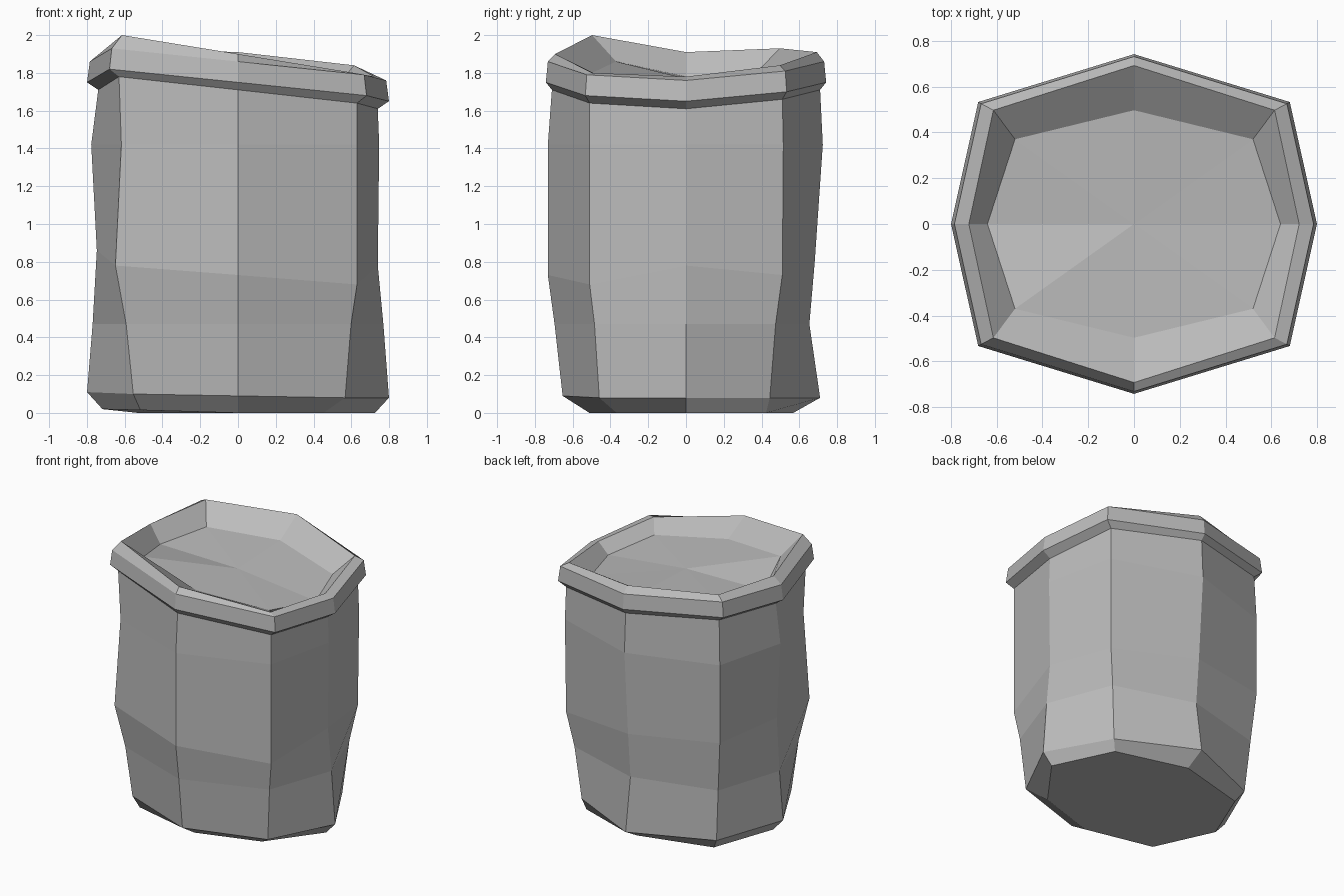
import bpy, bmesh
from mathutils import Vector

old = bpy.data.objects.get("Cube")
if old:
    bpy.data.objects.remove(old)

# Single plain material
grey = bpy.data.materials.new("plain grey cloth")
grey.use_nodes = True
colour = (0.5, 0.5, 0.5, 1)
grey.diffuse_color = colour
grey.node_tree.nodes["Principled BSDF"].inputs["Base Color"].default_value = colour

# Eight-sided outline, counter-clockwise starting at +x
OUTLINE = [(.74, 0), (.63, .51), (0, .71), (-.63, .51),
           (-.74, 0), (-.63, -.51), (0, -.71), (.63, -.51)]
# Uneven height of the lip around the opening
LIP = [1.65, 1.70, 1.75, 1.79, 1.75, 1.82, 1.75, 1.68]


def ring(scales, heights, lift=0.0):
    """Scale the outline corner by corner and set each corner's height."""
    if not isinstance(scales, list):
        scales = [scales] * len(OUTLINE)
    if not isinstance(heights, list):
        heights = [heights] * len(OUTLINE)
    return [Vector((x * s, y * s, z + lift))
            for (x, y), s, z in zip(OUTLINE, scales, heights)]


def loft(name, rings, cap_bottom=False, peak=None):
    """Skin successive rings, with an optional flat base and fanned top."""
    bm = bmesh.new()
    loops = [[bm.verts.new(p) for p in points] for points in rings]
    for low, high in zip(loops, loops[1:]):
        for i in range(len(low)):
            j = (i + 1) % len(low)
            bm.faces.new((low[i], low[j], high[j], high[i]))
    if cap_bottom:
        bm.faces.new(list(reversed(loops[0])))
    if peak is not None:
        centre = bm.verts.new((0, 0, peak))
        top = loops[-1]
        for i in range(len(top)):
            bm.faces.new((top[i], top[(i + 1) % len(top)], centre))
    mesh = bpy.data.meshes.new(name)
    bm.to_mesh(mesh)
    bm.free()
    mesh.materials.append(grey)
    obj = bpy.data.objects.new(name, mesh)
    bpy.context.collection.objects.link(obj)
    return obj


# Lumpy body: base, bottom fold, dented lower wall, belly, shoulder, neck
base = ring([.98, .83, .8, .84, .97, .82, .72, .72],
            [0, 0, 0, 0, .02, .015, 0, 0])
fold = ring([1.08, .87, 1, .92, 1.08, .88, .92, .9],
            [.08, .08, .08, .08, .11, .1, .09, .08])
dent = ring([1.04, .93, .92, .97, 1.04, .94, .98, .95], .47)
belly = ring([1, 1, .96, 1.02, 1.01, 1.03, 1.03, 1],
             [.78, .73, .8, .84, .86, .78, .73, .68])
shoulder = ring([1.01, 1.01, 1.02, 1.02, 1.05, .98, 1.03, 1], 1.42)
neck = ring(1, LIP, -.04)
loft("sack_body", [base, fold, dent, belly, shoulder, neck], cap_bottom=True)

# Rolled lip: underside, outer band, top bevel, inner edge
outer = ring(1.08, LIP)
outer_top = ring(1.06, LIP, .11)
crest = ring(.975, [1.78, 1.84, 1.91, 1.93, 1.91, 2, 1.9, 1.8])
for p, scale in zip(outer, OUTLINE):
    p.y = scale[1] * 1.045
for p, scale in zip(outer_top, OUTLINE):
    p.y = scale[1] * 1.03
loft("rolled_lip", [neck, outer, outer_top, crest])

# Sunken contents: sloping inner wall and slightly uneven filling
filling = ring([.865, .825, .7, .825, .865, .825, .7, .825],
               [1.7, 1.725, 1.79, 1.8, 1.78, 1.86, 1.8, 1.74])
for p in filling:
    if abs(p.x) > .1:
        p.y *= .88
loft("sack_filling", [crest, filling], peak=1.77)
